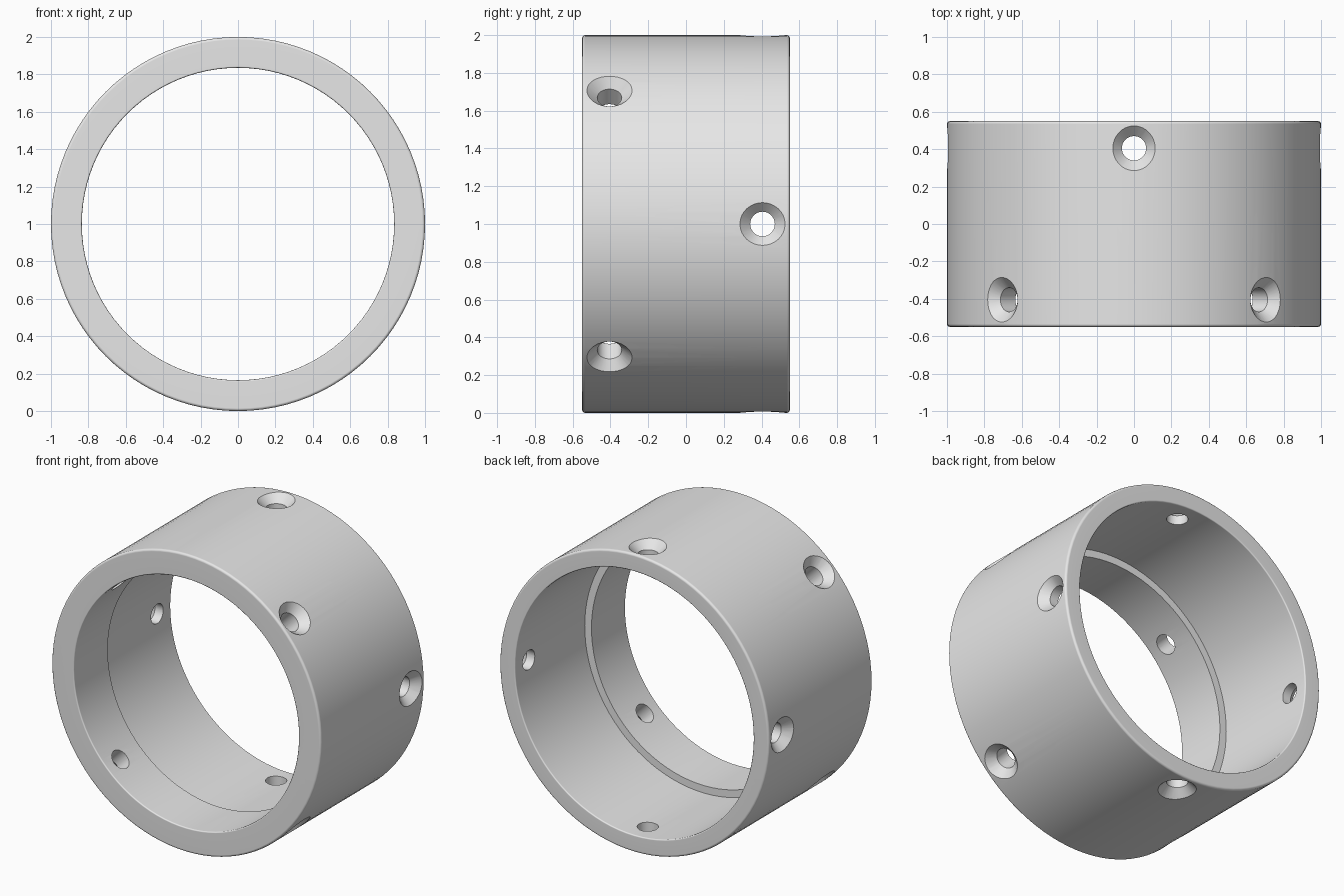
import bpy, bmesh
from math import pi, sin, cos, radians
from mathutils import Matrix, Vector

cube = bpy.data.objects.get("Cube")
if cube:
    bpy.data.objects.remove(cube)

grey = bpy.data.materials.new("plain_grey")
grey.use_nodes = True
grey.diffuse_color = (0.8, 0.8, 0.8, 1)
grey.node_tree.nodes["Principled BSDF"].inputs["Base Color"].default_value = (0.8, 0.8, 0.8, 1)


def lathe(bm, profile, sides, matrix, closed):
    """Turn (radius, height) points about z; loop the profile or cap its ends."""
    loops = []
    for r, h in profile:
        loops.append([bm.verts.new(matrix @ Vector((r * cos(2 * pi * i / sides),
                                                    r * sin(2 * pi * i / sides), h)))
                      for i in range(sides)])
    pairs = list(zip(loops, loops[1:]))
    if closed:
        pairs.append((loops[-1], loops[0]))
    else:
        bm.faces.new(loops[0])
        bm.faces.new(loops[-1])
    for a, b in pairs:
        for i in range(sides):
            j = (i + 1) % sides
            bm.faces.new((a[i], a[j], b[j], b[i]))


def finish(bm, name):
    bmesh.ops.recalc_face_normals(bm, faces=bm.faces)
    mesh = bpy.data.meshes.new(name)
    bm.to_mesh(mesh)
    bm.free()
    mesh.materials.append(grey)
    obj = bpy.data.objects.new(name, mesh)
    bpy.context.collection.objects.link(obj)
    return obj


def fillet(r, h, size, start):
    """Quarter-round corner about centre (r, h), beginning at the start angle."""
    return [(r + size * cos(radians(start + 30 * k)),
             h + size * sin(radians(start + 30 * k))) for k in range(4)]


OUTER, FRONT_BORE, BACK_BORE = 1.0, 0.835, 0.885
HALF, STEP, F, G = 0.55, -0.19, 0.015, 0.008

# Ring wall with rounded rims and a stepped bore
wall = fillet(OUTER - F, -HALF + F, F, -90)
wall += fillet(OUTER - F, HALF - F, F, 0)
wall += fillet(BACK_BORE + G, HALF - G, G, 90)
wall += [(BACK_BORE, STEP), (FRONT_BORE, STEP)]
wall += fillet(FRONT_BORE + G, -HALF + G, G, 180)
bm = bmesh.new()
lathe(bm, wall, 96, Matrix.Translation((0, 0, 1)) @ Matrix.Rotation(-pi / 2, 4, 'X'), True)
ring = finish(bm, "ring")

# Countersunk screw holes: four near the back, four near the front turned by 45 degrees
hole = [(0.065, 0.7), (0.065, 0.945), (0.22, 1.1)]
bm = bmesh.new()
for k in range(8):
    a = k * pi / 4
    y = 0.405 if k % 2 == 0 else -0.405
    aim = Vector((cos(a), 0, sin(a))).to_track_quat('Z', 'Y').to_matrix().to_4x4()
    lathe(bm, hole, 32, Matrix.Translation((0, y, 1)) @ aim, False)
cutter = finish(bm, "hole_cutter")
cutter.hide_render = True

cut = ring.modifiers.new("screw_holes", 'BOOLEAN')
cut.operation = 'DIFFERENCE'
cut.solver = 'EXACT'
cut.object = cutter
bpy.ops.object.select_all(action='DESELECT')
ring.select_set(True)
bpy.context.view_layer.objects.active = ring
bpy.ops.object.modifier_apply(modifier=cut.name)
bpy.data.objects.remove(cutter)

# Smooth walls with crisp hole edges
bpy.ops.object.shade_smooth_by_angle(angle=radians(35))
weighted = ring.modifiers.new("even_shading", 'WEIGHTED_NORMAL')
weighted.keep_sharp = True
